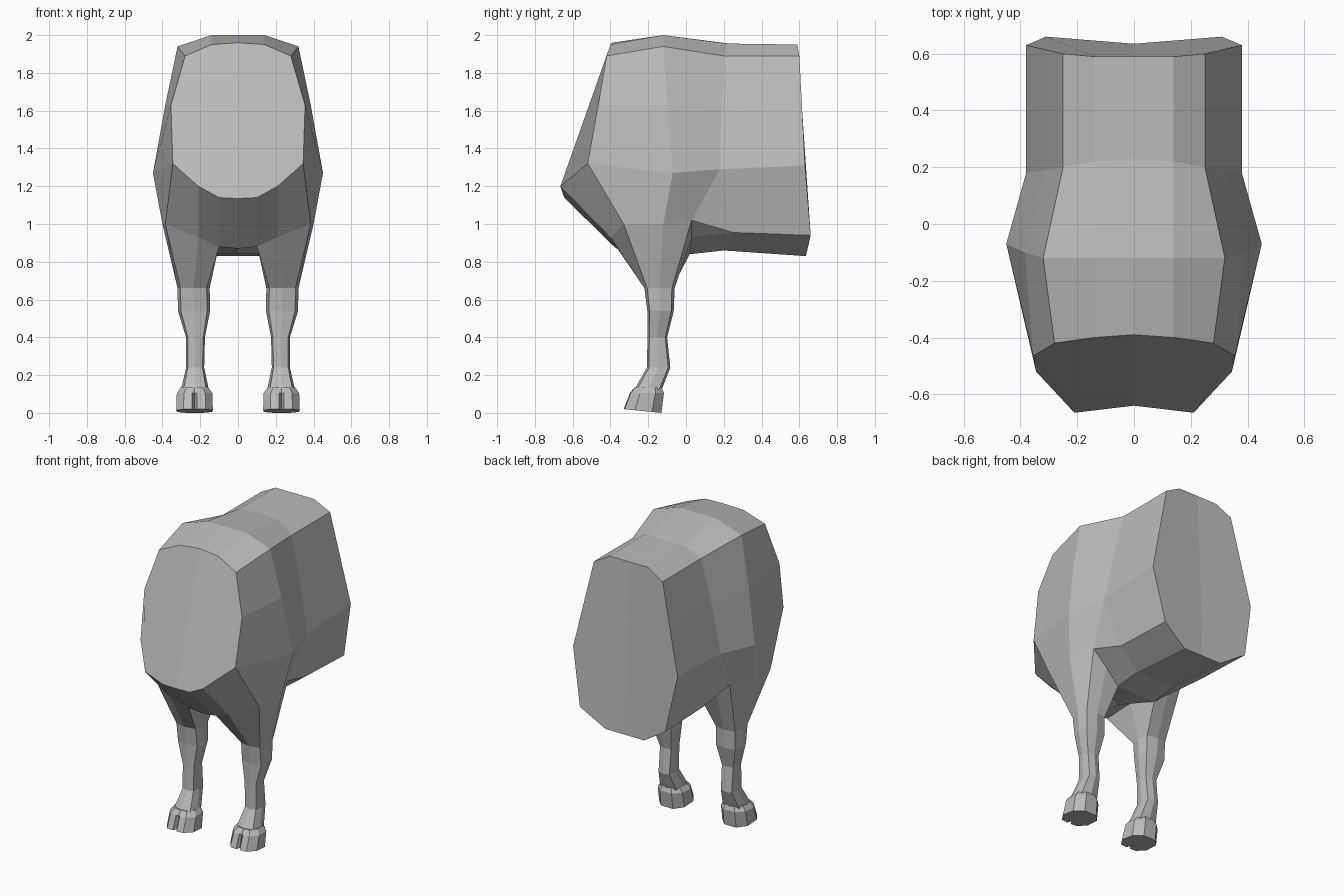
import bpy
import bmesh
from math import sin, cos, pi

default_cube = bpy.data.objects.get("Cube")
if default_cube:
    bpy.data.objects.remove(default_cube, do_unlink=True)

# One plain grey for the whole figure
grey = bpy.data.materials.new("plain grey")
grey.use_nodes = True
grey_colour = (0.5, 0.5, 0.5, 1)
grey.diffuse_color = grey_colour
grey.node_tree.nodes["Principled BSDF"].inputs["Base Color"].default_value = grey_colour


def finish(mesh_builder, name):
    """Turn a half model into an object mirrored across x."""
    bmesh.ops.recalc_face_normals(mesh_builder, faces=mesh_builder.faces)
    mesh = bpy.data.meshes.new(name)
    mesh_builder.to_mesh(mesh)
    mesh_builder.free()
    mesh.materials.append(grey)
    part = bpy.data.objects.new(name, mesh)
    bpy.context.collection.objects.link(part)
    mirror = part.modifiers.new("left and right", 'MIRROR')
    mirror.use_axis[0] = True
    mirror.use_mirror_merge = True
    return part


def add_points(builder, points):
    return [builder.verts.new(point) for point in points]


def bridge(builder, first, second, closed=False):
    """Join two rows of vertices with quads."""
    count = len(first)
    for i in range(count if closed else count - 1):
        j = (i + 1) % count
        builder.faces.new((first[i], first[j], second[j], second[i]))


body = bmesh.new()

# Body cross-sections, each from the spine down one side to the underside
front = add_points(body, [
    (0, -.39, 1.96), (.14, -.4, 1.95), (.28, -.42, 1.89), (.355, -.465, 1.63),
    (.345, -.52, 1.32), (.21, -.665, 1.2), (.1, -.645, 1.14), (0, -.64, 1.135)])
shoulder = add_points(body, [
    (0, -.12, 2), (.14, -.12, 2), (.32, -.12, 1.94),
    (.385, -.1, 1.63), (.45, -.07, 1.27)])
middle = add_points(body, [
    (0, .23, 1.955), (.14, .22, 1.955), (.25, .2, 1.89), (.315, .19, 1.62),
    (.38, .18, 1.29), (.31, .25, .955), (.14, .2, .86), (0, .2, .86)])
rear = add_points(body, [
    (0, .59, 1.95), (.14, .59, 1.95), (.25, .6, 1.89), (.315, .615, 1.6),
    (.38, .63, 1.31), (.31, .66, .94), (.14, .635, .83), (0, .635, .83)])

bridge(body, front[:5], shoulder)
bridge(body, shoulder, middle[:5])
bridge(body, middle, rear)
body.faces.new(front)
body.faces.new(rear)

# Opening where the leg leaves the body, running front, outside, back, inside
socket = add_points(body, [
    (.21, -.4, .93), (.385, -.33, 1), (.4, -.12, 1), (.34, .03, 1.02),
    (.24, .03, .93), (.14, .02, .84), (.1, -.15, .89), (.1, -.37, .88)])
s_front, s_out_front, s_out, s_out_back, s_back, s_in_back, s_in, s_in_front = socket
chest, breast, belly = add_points(body, [(0, -.37, .87), (0, -.15, .84), (0, .02, .84)])

# Chest, flank and belly panels around the opening
for panel in (
        (front[4], front[5], s_front, s_out_front),
        (front[4], s_out_front, s_out, shoulder[4]),
        (shoulder[4], s_out, s_out_back, middle[4]),
        (middle[4], s_out_back, middle[5]),
        (middle[5], s_out_back, s_back),
        (middle[5], s_back, s_in_back, middle[6]),
        (middle[6], s_in_back, belly, middle[7]),
        (s_in_back, s_in, breast, belly),
        (s_in, s_in_front, chest, breast),
        (front[5], front[6], s_in_front, s_front),
        (front[6], front[7], chest, s_in_front)):
    body.faces.new(panel)

# Leg rings: centre x, centre y, height, half width, half depth
upper = socket
for cx, cy, z, rx, ry in (
        (.235, -.14, .66, .085, .08),
        (.233, -.135, .54, .085, .07),
        (.225, -.152, .4, .05, .052),
        (.227, -.145, .24, .048, .062),
        (.228, -.2, .125, .073, .072)):
    ring = []
    for i in range(8):
        angle = i * pi / 4
        # Squarer than a plain octagon
        bulge = 1.15 if i % 2 else 1
        ring.append(body.verts.new((cx + rx * bulge * sin(angle),
                                    cy - ry * bulge * cos(angle), z)))
    bridge(body, upper, ring, closed=True)
    upper = ring
body.faces.new(upper)
finish(body, "body_and_legs")

# Hooves, with a cleft that opens toward the toe
half_outline = [(.14, -1), (.6, -.95), (1, -.4), (.95, .5), (.45, 1)]
hoof = bmesh.new()
rows = []
for cy, z, rx, ry, cleft, tilt in (
        (-.2, .135, .072, .072, 0, 0),
        (-.207, .105, .094, .09, .12, 0),
        (-.23, .01, .097, .1, .55, .01)):
    outline = [(0, cleft - 1)] + half_outline
    outline += [(-x, y) for x, y in reversed(half_outline)]
    rows.append(add_points(hoof, [
        (.23 + rx * x, cy + ry * y, z - tilt * y) for x, y in outline]))
for above, below in zip(rows, rows[1:]):
    bridge(hoof, above, below, closed=True)
hoof.faces.new(rows[0])
hoof.faces.new(rows[-1])
finish(hoof, "hooves")
